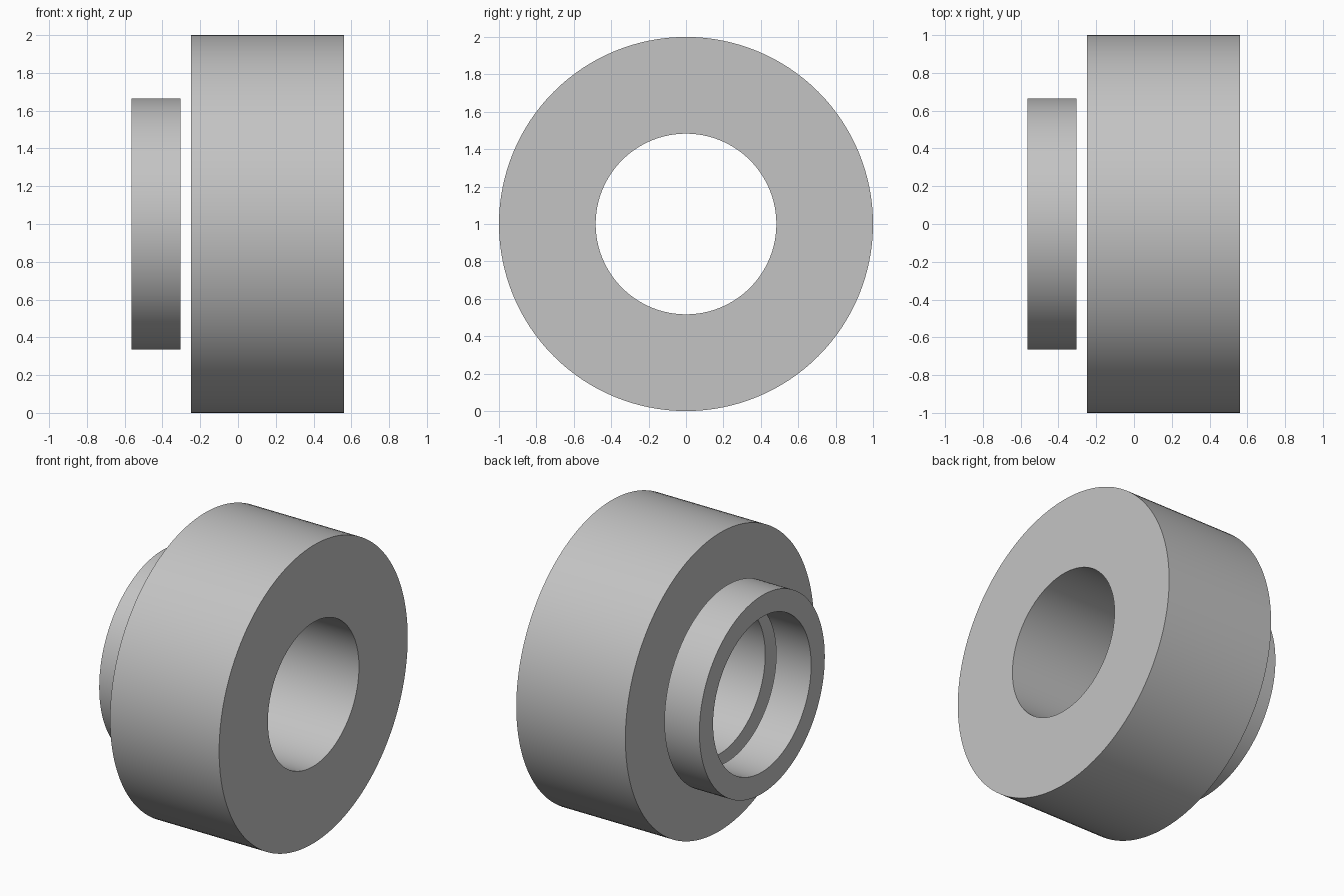
import bpy
import math
import bmesh
from mathutils import Matrix

cube = bpy.data.objects.get("Cube")
if cube:
    bpy.data.objects.remove(cube, do_unlink=True)

SEGMENTS = 128
AXIS_HEIGHT = 1.0

# Plain grey finish shared by both rings
grey = bpy.data.materials.new("light_grey")
grey.use_nodes = True
colour = (0.55, 0.55, 0.55, 1.0)
grey.diffuse_color = colour
grey.node_tree.nodes["Principled BSDF"].inputs["Base Color"].default_value = colour


def make_ring(name, x_min, x_max, inner, outer):
    """Spin a rectangular section around the x axis."""
    bm = bmesh.new()
    section = [(x_min, inner), (x_max, inner), (x_max, outer), (x_min, outer)]
    verts = [bm.verts.new((x, 0, r)) for x, r in section]
    edges = [bm.edges.new((verts[i], verts[(i + 1) % 4])) for i in range(4)]
    bmesh.ops.spin(bm, geom=verts + edges, axis=(1, 0, 0), cent=(0, 0, 0),
                   angle=math.tau, steps=SEGMENTS, use_merge=True)
    bmesh.ops.remove_doubles(bm, verts=bm.verts, dist=0.0001)
    bmesh.ops.recalc_face_normals(bm, faces=bm.faces)
    bm.transform(Matrix.Translation((0, 0, AXIS_HEIGHT)))
    mesh = bpy.data.meshes.new(name)
    bm.to_mesh(mesh)
    bm.free()
    mesh.materials.append(grey)
    ring = bpy.data.objects.new(name, mesh)
    bpy.context.collection.objects.link(ring)
    bpy.ops.object.select_all(action="DESELECT")
    ring.select_set(True)
    bpy.context.view_layer.objects.active = ring
    bpy.ops.object.shade_smooth_by_angle(angle=math.radians(30))
    return ring


# Wide main ring and the separate narrow collar beside it
make_ring("main_ring", -0.25, 0.56, 0.483, 1.0)
make_ring("end_collar", -0.565, -0.305, 0.52, 0.665)
